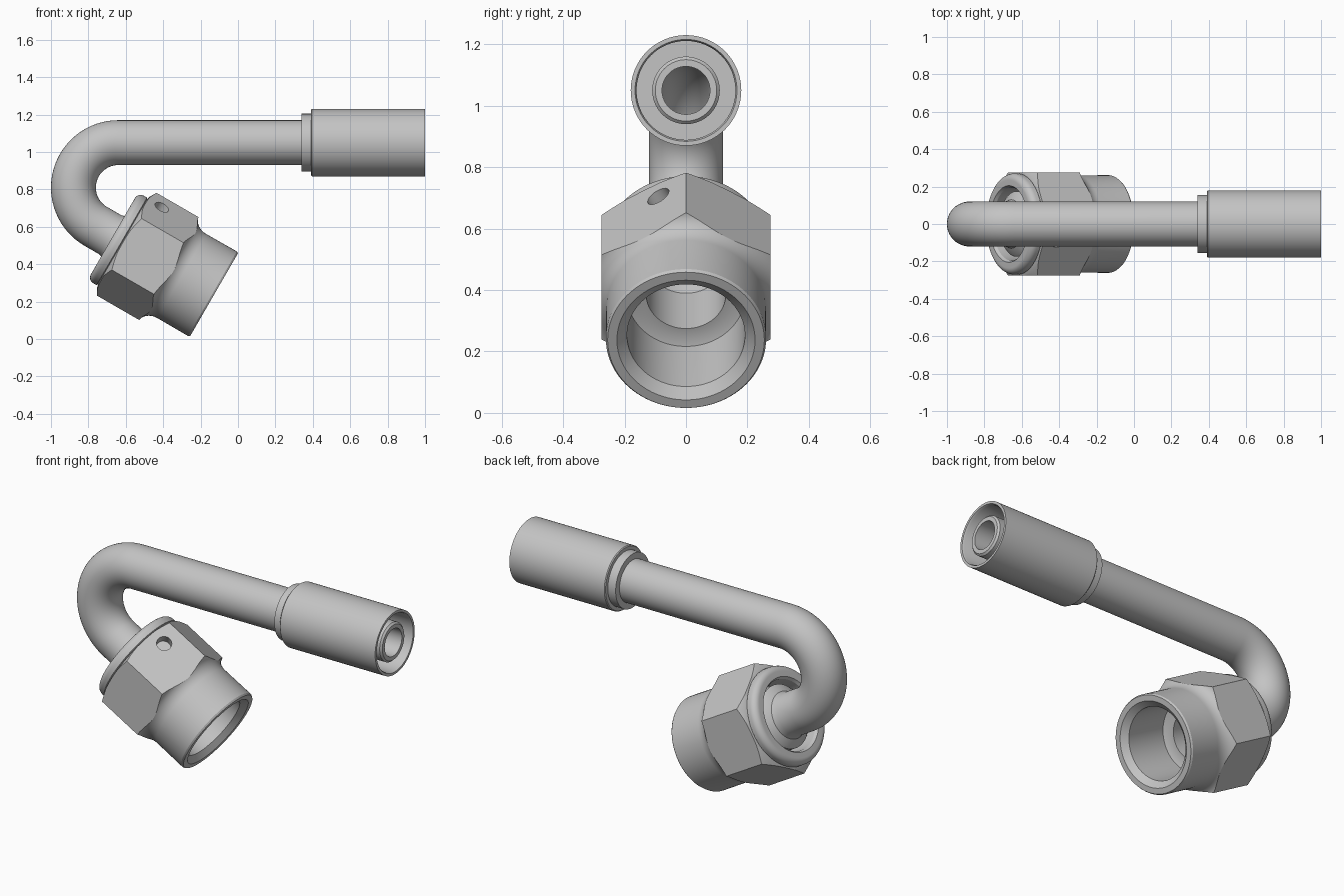
import bpy, bmesh
from math import pi, sin, cos, radians
from mathutils import Vector, Matrix

cube = bpy.data.objects.get("Cube")
if cube:
    bpy.data.objects.remove(cube)

steel = bpy.data.materials.new("brushed steel grey")
steel.use_nodes = True
steel.diffuse_color = (0.55, 0.55, 0.55, 1)
steel.node_tree.nodes["Principled BSDF"].inputs["Base Color"].default_value = steel.diffuse_color

# Centre line: straight run from the hose end, a 150 degree bend, then the nut axis
BEND_X, AXIS_Z, BEND_R = -0.64, 1.05, 0.24
TURN = radians(150)
RUN = 1 - BEND_X
NUT = RUN + BEND_R * TURN
Y = Vector((0, 1, 0))


def frame(s):
    """Point, travel direction and outward normal at distance s along the centre line."""
    a = min(max((s - RUN) / BEND_R, 0), TURN)
    normal = Vector((-sin(a), 0, cos(a)))
    along = Vector((-cos(a), 0, -sin(a)))
    p = Vector((BEND_X, 0, AXIS_Z - BEND_R)) + normal * BEND_R
    p += along * (min(s - RUN, 0) + max(s - NUT, 0))
    return p, along, normal


def make_object(name, bm):
    bmesh.ops.recalc_face_normals(bm, faces=bm.faces)
    mesh = bpy.data.meshes.new(name)
    bm.to_mesh(mesh)
    bm.free()
    mesh.materials.append(steel)
    ob = bpy.data.objects.new(name, mesh)
    bpy.context.collection.objects.link(ob)
    return ob


def sweep(name, profile, sides=64):
    """Closed (distance, radius) profile spun around the centre line."""
    bm = bmesh.new()
    rings = []
    for s, r in profile:
        p, _, n = frame(s)
        angles = [pi / 2 + 2 * pi * i / sides for i in range(sides)]
        rings.append([bm.verts.new(p + (Y * cos(f) + n * sin(f)) * r) for f in angles])
    for k, ring in enumerate(rings):
        prev = rings[k - 1]
        for i in range(sides):
            bm.faces.new((prev[i - 1], prev[i], ring[i], ring[i - 1]))
    return make_object(name, bm)


def activate(ob):
    bpy.ops.object.select_all(action='DESELECT')
    ob.select_set(True)
    bpy.context.view_layer.objects.active = ob


def cut(ob, tool, operation):
    mod = ob.modifiers.new(operation.title(), 'BOOLEAN')
    mod.object, mod.operation, mod.solver = tool, operation, 'EXACT'
    activate(ob)
    bpy.ops.object.modifier_apply(modifier=mod.name)
    bpy.data.objects.remove(tool)


def smooth(ob):
    activate(ob)
    bpy.ops.object.shade_smooth_by_angle(angle=radians(28))


def from_nut(points):
    return [(NUT + t, r) for t, r in points]


def from_x(points):
    return [(1 - x, r) for x, r in points]


# Hollow bent tube with hose nipple and sealing seat
bend = [RUN + (NUT - RUN) * i / 32 for i in range(33)]
tube = sweep("bent_tube",
    from_x([(0.99, 0.078), (0.99, 0.1), (0.98, 0.11), (0.45, 0.11), (0.45, 0.12)])
    + [(s, 0.12) for s in bend]
    + from_nut([(0.09, 0.12), (0.12, 0.13), (0.14, 0.165), (0.15, 0.175), (0.25, 0.175),
                (0.25, 0.195), (0.44, 0.195), (0.43, 0.165), (0.43, 0.13),
                (0.2, 0.13), (0.15, 0.078)])
    + [(s, 0.078) for s in reversed(bend)])
smooth(tube)

# Crimped hose sleeve with a stepped back and a deep open end
sleeve = sweep("crimp_sleeve", from_x([
    (0.34, 0.115), (0.34, 0.155), (0.39, 0.155), (0.39, 0.175), (0.395, 0.18),
    (1.0, 0.18), (1.0, 0.166), (0.99, 0.161), (0.6, 0.161), (0.6, 0.105), (0.45, 0.105)]))
smooth(sleeve)

# Swivel nut: turned body trimmed by a hexagon, so the chamfers form arcs on the flats
rim = [(0.14 - 0.035 * sin(a), 0.235 + 0.035 * cos(a))
       for a in (pi / 2 * i / 8 for i in range(8, -1, -1))]
fillet = [(0.53 - 0.08 * cos(a), 0.325 - 0.065 * sin(a))
          for a in (pi / 2 * i / 10 for i in range(11))]
nut = sweep("swivel_nut", from_nut(
    [(0.105, 0.205)] + rim + [(0.16, 0.27), (0.165, 0.262), (0.17, 0.282), (0.195, 0.325)]
    + fillet + [(0.72, 0.261), (0.73, 0.255), (0.73, 0.225), (0.70, 0.192),
                (0.16, 0.192), (0.12, 0.195)]), 96)
hexagon = sweep("hexagon_cutter", from_nut(
    [(0.05, 0.1), (0.05, 0.3175), (0.8, 0.3175), (0.8, 0.1)]), 6)
cut(nut, hexagon, 'INTERSECT')

# Wire hole drilled into one upper flat
p, along, normal = frame(NUT + 0.254)
axis = -normal * cos(pi / 6) - Y * sin(pi / 6)
spot = p - normal * 0.265 - Y * 0.09
bm = bmesh.new()
bmesh.ops.create_cone(bm, cap_ends=True, segments=32, radius1=0.04, radius2=0.04, depth=0.12,
    matrix=Matrix.Translation(spot) @ axis.to_track_quat('Z', 'Y').to_matrix().to_4x4())
cut(nut, make_object("hole_cutter", bm), 'DIFFERENCE')
smooth(nut)
